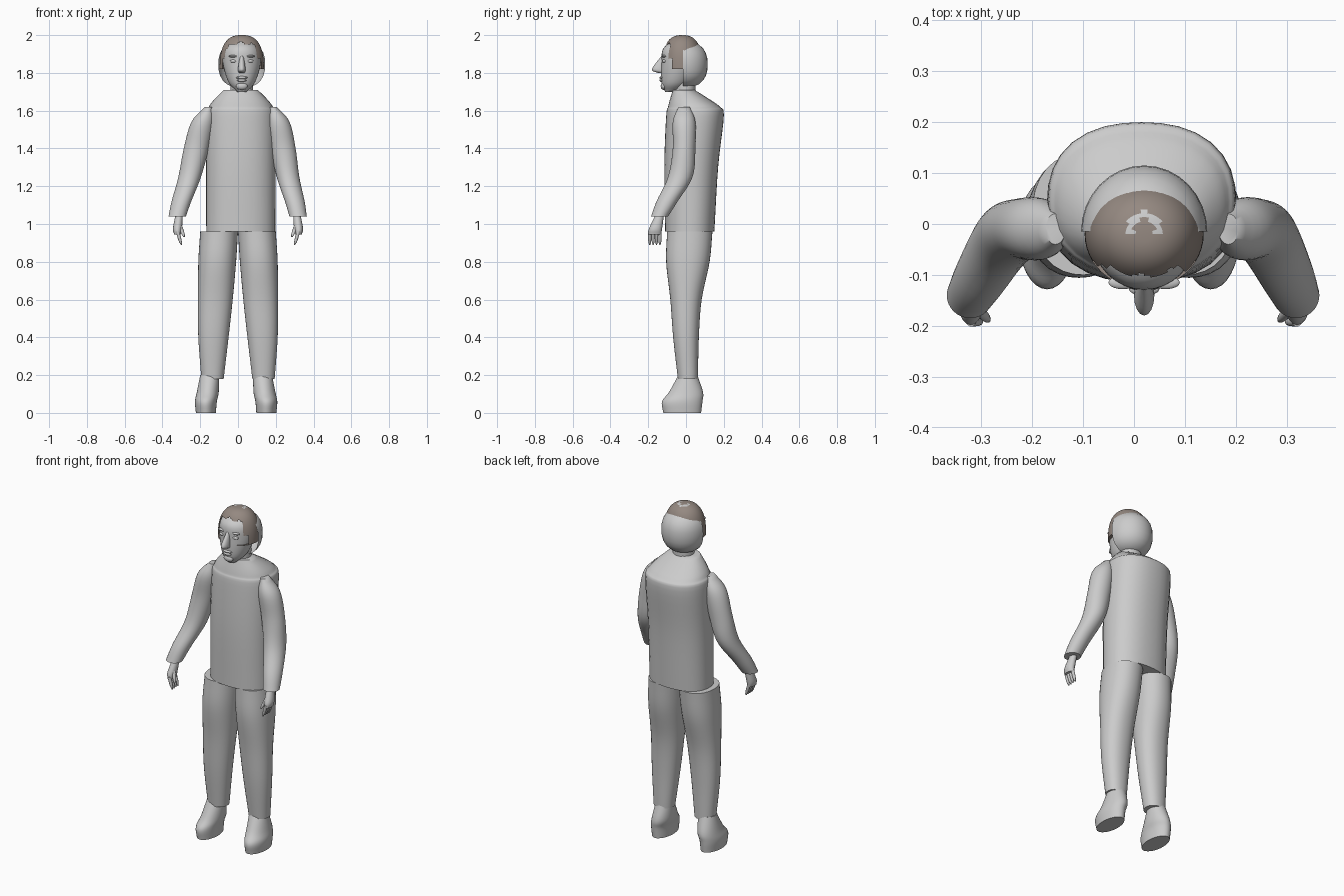
import bpy, bmesh, math
from mathutils import Vector

if "Cube" in bpy.data.objects:
    bpy.data.objects.remove(bpy.data.objects["Cube"], do_unlink=True)


def material(name, *rgb):
    m = bpy.data.materials.new(name)
    m.use_nodes = True
    m.diffuse_color = (*rgb, 1)
    m.node_tree.nodes["Principled BSDF"].inputs["Base Color"].default_value = (*rgb, 1)
    return m


GREY = material("plain grey", .6, .6, .6)
BROWN = material("hair brown", .3, .25, .22)
MID = .02  # centre line of the head


def skin(name, rings, segments=32, power=2, mats=(GREY,), closed=True, rule=None):
    """Skin level rings given as (centre x, centre y, z, radius x, radius y)."""
    bm = bmesh.new()
    loops = []
    for x, y, z, rx, ry in rings:
        loop = []
        for i in range(segments):
            angle = math.tau * i / segments
            c, s = math.cos(angle), math.sin(angle)
            k = (abs(c) ** power + abs(s) ** power) ** (-1 / power)
            loop.append(bm.verts.new((x + rx * k * c, y + ry * k * s, z)))
        loops.append(loop)
    for low, high in zip(loops, loops[1:]):
        for i in range(segments):
            j = (i + 1) % segments
            bm.faces.new((low[i], low[j], high[j], high[i]))
    if closed:
        bm.faces.new(loops[0])
        bm.faces.new(loops[-1])
    if rule:
        rule(bm)
    bmesh.ops.recalc_face_normals(bm, faces=bm.faces)
    for face in bm.faces:
        face.smooth = True
    mesh = bpy.data.meshes.new(name)
    bm.to_mesh(mesh)
    bm.free()
    mesh.set_sharp_from_angle(angle=math.radians(50))
    for m in mats:
        mesh.materials.append(m)
    bpy.context.collection.objects.link(bpy.data.objects.new(name, mesh))


def spline(rings, steps=5):
    """Smooth a short list of rings with a Catmull-Rom spline."""
    points = [Vector(r) for r in rings]
    points = [2 * points[0] - points[1], *points, 2 * points[-1] - points[-2]]
    smooth = []
    for a, b, c, d in zip(points, points[1:], points[2:], points[3:]):
        for i in range(steps):
            t = i / steps
            bend = (2 * a - 5 * b + 4 * c - d) * t + (3 * b - a - 3 * c + d) * t * t
            smooth.append(b + (c - a + bend) * t / 2)
    return smooth + [points[-2]]


def profile(name, centre, rows, **options):
    """Loft rows of (z, half width, front y, back y)."""
    rings = [(centre, (front + back) / 2, z, width, (back - front) / 2)
             for z, width, front, back in rows]
    skin(name, spline(rings), **options)


def blob(name, centre, radii, bulge=2, start=-1.5, steps=12, **options):
    """Rounded solid; a larger bulge is squarer, and start cuts off the bottom."""
    rings = []
    for i in range(steps + 1):
        height = math.sin(start + (1.5 - start) * i / steps)
        k = (1 - abs(height) ** bulge) ** (1 / bulge)
        rings.append((centre[0], centre[1], centre[2] + radii[2] * height,
                      radii[0] * k, radii[1] * k))
    skin(name, rings, **options)


def digit(name, base, tip, radius, steps=6):
    """Round-ended finger from base to tip."""
    rings = []
    for i in range(steps + 1):
        t = i / steps
        r = radius * math.sqrt(1.1 - t ** 4)
        rings.append((*Vector(base).lerp(Vector(tip), t), r, r))
    skin(name, rings, segments=10)


# Jacket body with sloping shoulders
profile("torso", .015, [(.96, .183, -.11, .15), (1.3, .184, -.115, .17),
                        (1.57, .185, -.105, .2), (1.62, .17, -.095, .18),
                        (1.66, .14, -.085, .125), (1.71, .09, -.07, .045)], power=2.3)

# Neck and face
profile("neck", MID, [(1.66, .06, -.06, .05), (1.8, .06, -.06, .05)])
profile("head", MID, [(1.7, .025, -.11, -.05), (1.75, .07, -.13, .02), (1.85, .1, -.13, .07),
                      (1.93, .09, -.12, .07), (1.98, .03, -.05, .03)])
profile("nose", MID, [(1.8, .015, -.15, -.1), (1.82, .02, -.18, -.1), (1.89, .01, -.13, -.1)],
        segments=16)
for part, height, width in (("upper_lip", 1.775, .03), ("lower_lip", 1.76, .025)):
    blob(part, (MID, -.127, height), (width, .014, .008))
blob("chin", (MID, -.118, 1.73), (.03, .016, .02))


# Half shell behind the head
def back_half(bm):
    bmesh.ops.bisect_plane(bm, geom=[*bm.verts, *bm.edges, *bm.faces],
                           plane_co=(0, -.015, 0), plane_no=(0, -1, 0), clear_outer=True)


blob("head_back_shell", (MID, -.015, 1.845), (.124, .13, .125), bulge=2.4,
     closed=False, rule=back_half)


# Hair cap, open over the face, with a small bare patch on the crown
def trim_hair(bm):
    face_opening = []
    for face in bm.faces:
        c = face.calc_center_median()
        ragged = .008 * math.sin(90 * c.x)
        if c.y < ragged - .09 and c.z < 1.955 + ragged or c.y < -.075 and c.z < 1.87:
            face_opening.append(face)
        from_crown = math.hypot(c.x - MID, c.y + .01)
        if .02 < from_crown < .035 and c.y > -.02:
            face.material_index = 1
    bmesh.ops.delete(bm, geom=face_opening, context="FACES")


blob("hair", (MID, -.02, 1.82), (.117, .107, .18), bulge=2.6, start=0, steps=24,
     segments=48, mats=(BROWN, GREY), rule=trim_hair)

# Limbs, with x measured outward from the middle
SLEEVE = [(.17, -.01, 1.62, .02, .03), (.2, -.01, 1.54, .06, .06), (.23, -.01, 1.4, .066, .06),
          (.26, -.03, 1.25, .06, .065), (.3, -.1, 1.12, .052, .056), (.32, -.14, 1.04, .046, .045)]
LEG = [(.1, .02, .96, .1, .12), (.11, .01, .8, .1, .115), (.12, 0, .6, .092, .083),
       (.13, 0, .4, .08, .068), (.135, .01, .18, .059, .053)]
SHOE = [(.16, -.02, 0, .053, .1), (.16, -.02, .06, .058, .107), (.15, 0, .11, .058, .09),
        (.14, .01, .2, .05, .05)]
PALM = [(.31, -.135, 1.06, .018, .02), (.32, -.16, .98, .024, .034), (.32, -.165, .945, .018, .034)]

for side, label in ((-1, "right"), (1, "left")):
    def limb(part, rings, lean=0, shift=0, **options):
        moved = [(side * x + lean * (z - 1.1) + shift, y, z, rx, ry) for x, y, z, rx, ry in rings]
        skin(label + part, spline(moved), **options)

    limb("_sleeve", SLEEVE, lean=.03)
    limb("_trouser_leg", LEG, power=2.2)
    limb("_shoe", SHOE, shift=-.01)
    limb("_palm", PALM, segments=16)
    for finger, name in enumerate(("index", "middle", "ring", "little")):
        y = -.192 + .018 * finger
        digit(label + "_" + name + "_finger", (side * .32, y, .96), (side * .3, y, .89), .009)
    digit(label + "_thumb", (side * .31, -.165, 1), (side * .285, -.19, .93), .01)
    blob(label + "_eye", (MID + side * .042, -.114, 1.862), (.02, .012, .009))
    blob(label + "_brow", (MID + side * .042, -.115, 1.888), (.028, .013, .007))
